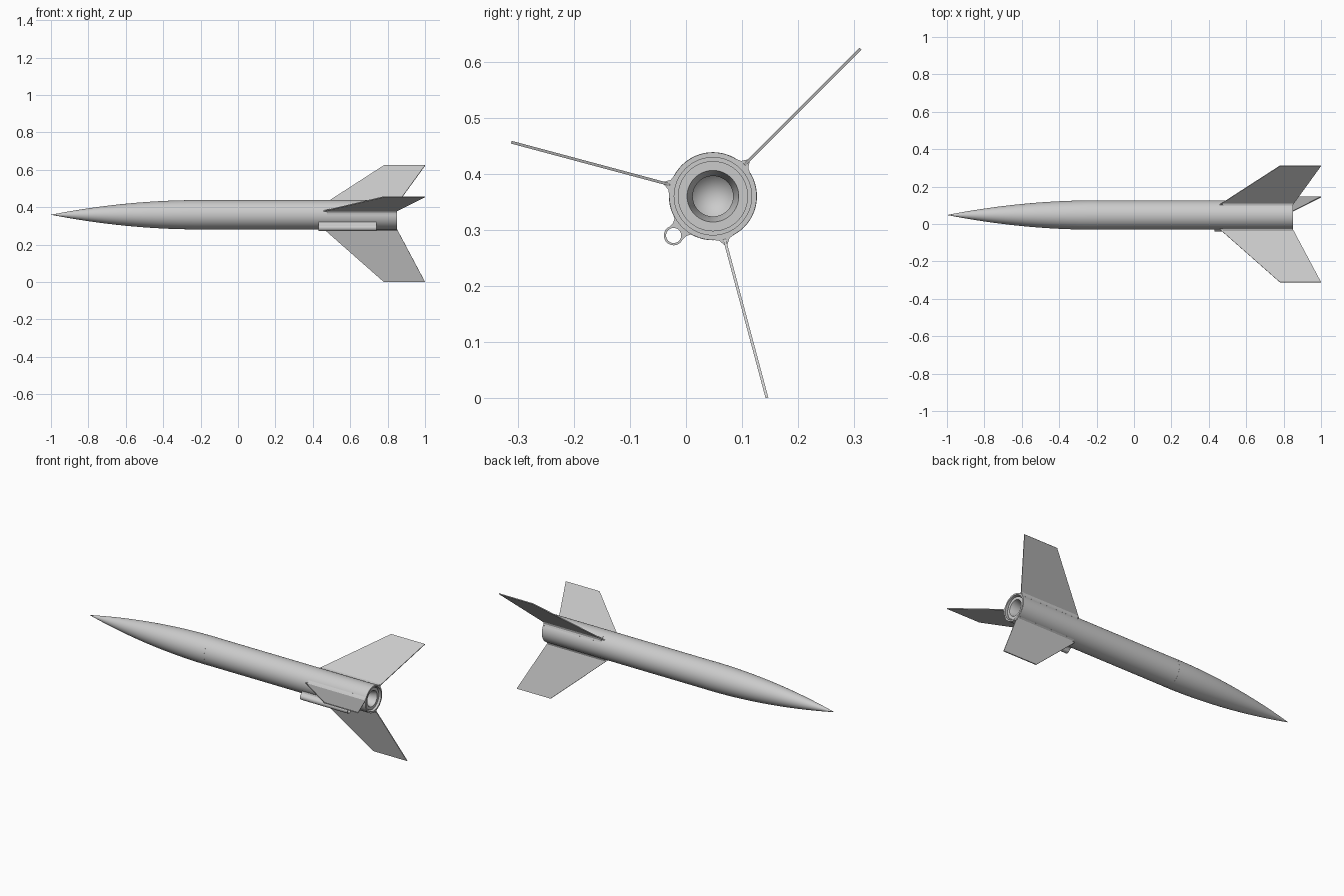
import bpy
from math import sin, cos, pi, radians

if "Cube" in bpy.data.objects:
    bpy.data.objects.remove(bpy.data.objects["Cube"])

CY, CZ = 0.048, 0.36          # rocket axis runs along x here


def make_object(name, verts, faces, smooth=False):
    mesh = bpy.data.meshes.new(name)
    mesh.from_pydata(verts, [], faces)
    obj = bpy.data.objects.new(name, mesh)
    bpy.context.collection.objects.link(obj)
    bpy.ops.object.select_all(action='DESELECT')
    obj.select_set(True)
    bpy.context.view_layer.objects.active = obj
    bpy.ops.object.mode_set(mode='EDIT')
    bpy.ops.mesh.select_all(action='SELECT')
    bpy.ops.mesh.remove_doubles(threshold=0.00001)
    bpy.ops.mesh.normals_make_consistent(inside=False)
    bpy.ops.object.mode_set(mode='OBJECT')
    if smooth:
        bpy.ops.object.shade_smooth_by_angle(angle=radians(30))
    return obj


def lathe(name, profile, sides=64, cy=CY, cz=CZ, closed=False):
    """Revolve (x, radius) points about an axis parallel to x."""
    verts = [(x, cy + r * cos(2 * pi * k / sides), cz + r * sin(2 * pi * k / sides))
             for x, r in profile for k in range(sides)]
    n = len(profile)
    faces = []
    for i in range(n if closed else n - 1):
        a, b = i * sides, (i + 1) % n * sides
        for k in range(sides):
            j = (k + 1) % sides
            faces.append((a + k, a + j, b + j, b + k))
    return make_object(name, verts, faces, True)


def radial(x, r, t, angle):
    """Point at radius r and sideways offset t for a direction around the axis."""
    return (x, CY + r * cos(angle) - t * sin(angle), CZ + r * sin(angle) + t * cos(angle))


def prism(name, near, far):
    n = len(near)
    faces = [tuple(range(n)), tuple(range(n, 2 * n))]
    faces += [(i, (i + 1) % n, n + (i + 1) % n, n + i) for i in range(n)]
    return make_object(name, near + far, faces)


def strip(name, section, x0, x1, angle):
    """Extrude an (r, t) cross-section along the body."""
    prism(name, [radial(x0, r, t, angle) for r, t in section],
          [radial(x1, r, t, angle) for r, t in section])


# Curved nose cone
R = 0.0785
nose = [(-1 + 0.8 * i / 24, R * (2 * i / 24 - (i / 24) ** 2)) for i in range(25)]
lathe("nose_cone", nose + [(-0.2, 0)])

# Body tube with open tail
lathe("body_tube", [(-0.21, 0.07), (-0.21, 0.078), (0.85, 0.078), (0.85, 0.069)], closed=True)

# Recessed motor mount and nozzle
lathe("motor_mount", [(0.82, 0.072), (0.82, 0.0625), (0.84, 0.0625), (0.84, 0.046),
                      (0.80, 0.036), (0.76, 0.036), (0.72, 0.0)])

# Three swept fins with root fillets
half = 0.0025
fin_shape = [(0.44, 0.062), (0.78, 0.372), (1.0, 0.372), (0.85, 0.08), (0.84, 0.074)]
fillet = [(0.07, -0.018), (0.076, -0.018), (0.08, -0.009), (0.09, -half),
          (0.09, half), (0.08, 0.009), (0.076, 0.018), (0.07, 0.018)]
for i in range(3):
    angle = radians(45 + 120 * i)
    prism(f"fin_{i + 1}", [radial(x, r, -half, angle) for x, r in fin_shape],
          [radial(x, r, half, angle) for x, r in fin_shape])
    strip(f"fin_fillet_{i + 1}", fillet, 0.475, 0.849, angle)

# Launch lug tube and the fillet joining it to the body
lug_angle = radians(225)
_, ly, lz = radial(0, 0.099, 0, lug_angle)
lathe("launch_lug", [(0.43, 0.0135), (0.43, 0.0175), (0.74, 0.0175), (0.74, 0.0135)],
      32, ly, lz, closed=True)
side = [(0.074, 0.0215), (0.084, 0.0165), (0.097, 0.0165), (0.09, 0.0125)]
strip("lug_fillet", [(0.073, 0)] + side + [(0.0838, 0)] + [(r, -t) for r, t in reversed(side)],
      0.43, 0.74, lug_angle)
